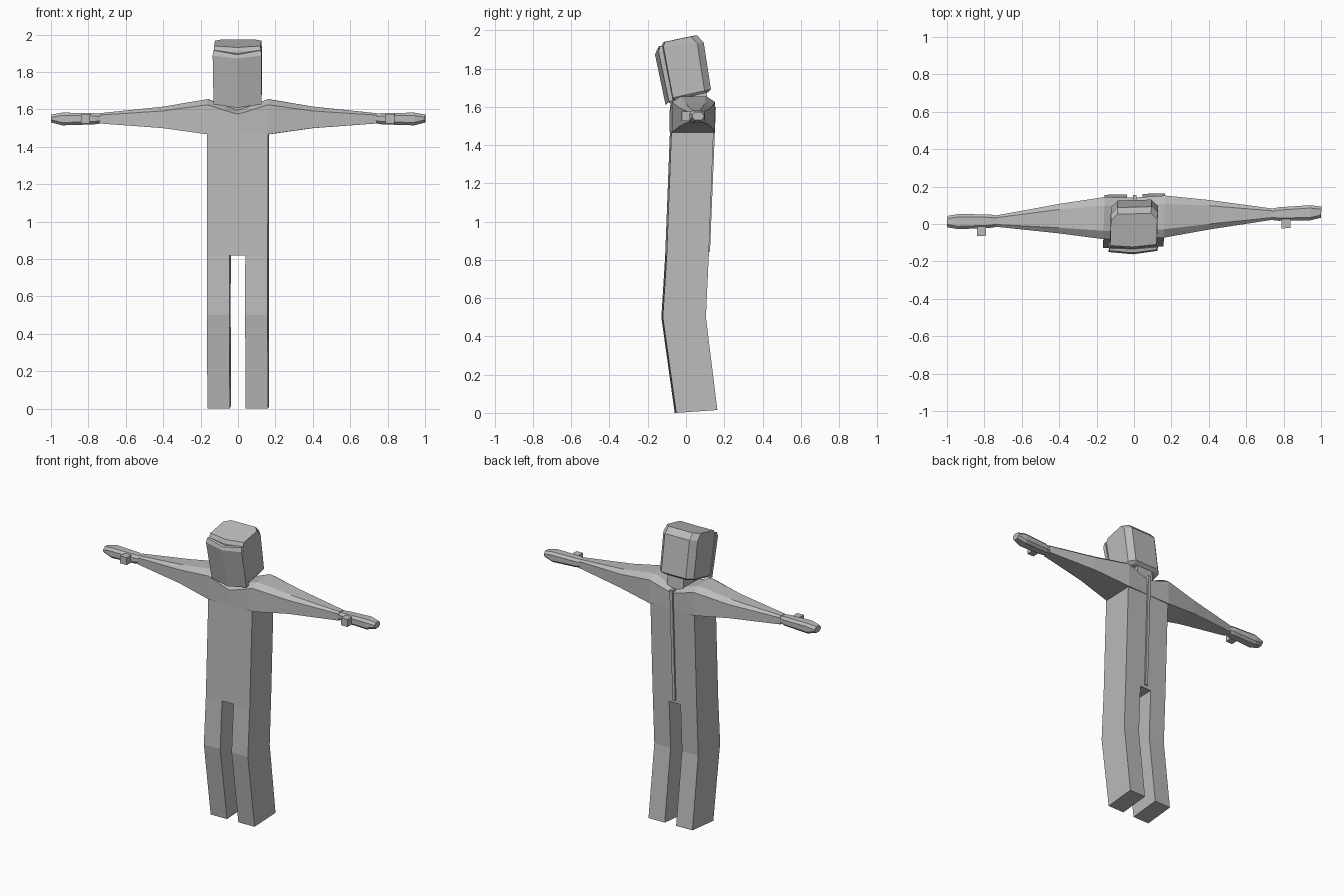
import bpy, bmesh, math
from mathutils import Vector

if "Cube" in bpy.data.objects:
    bpy.data.objects.remove(bpy.data.objects["Cube"])

grey = bpy.data.materials.new("plain grey")
grey.diffuse_color = (0.5, 0.5, 0.5, 1)
grey.use_nodes = True
grey.node_tree.nodes["Principled BSDF"].inputs["Base Color"].default_value = grey.diffuse_color


def loft(name, rings):
    """Skin a list of equal-length point rings and cap both ends."""
    bm = bmesh.new()
    # slight twist of the whole figure
    loops = [[bm.verts.new((x + 0.03 * y, y + 0.025 * x, z)) for x, y, z in r] for r in rings]
    n = len(loops[0])
    for a, b in zip(loops, loops[1:]):
        for i in range(n):
            j = (i + 1) % n
            bm.faces.new((a[i], a[j], b[j], b[i]))
    bm.faces.new(loops[0][::-1])
    bm.faces.new(loops[-1])
    bmesh.ops.recalc_face_normals(bm, faces=bm.faces)
    mesh = bpy.data.meshes.new(name)
    bm.to_mesh(mesh)
    bm.free()
    mesh.materials.append(grey)
    ob = bpy.data.objects.new(name, mesh)
    bpy.context.collection.objects.link(ob)
    return ob


def slab(x0, x1, levels):
    """Rectangular rings from (front y, front z, back y, back z) levels."""
    return [[(x0, f, zf), (x1, f, zf), (x1, b, zb), (x0, b, zb)] for f, zf, b, zb in levels]


# legs and torso share one bent side profile
foot, knee = (-0.055, 0, 0.16, 0.015), (-0.125, 0.5, 0.10, 0.5)
hip, chest = (-0.105, 0.82, 0.115, 0.82), (-0.08, 1.47, 0.14, 1.47)
loft("left_leg", slab(-0.162, -0.042, [foot, knee, hip]))
loft("right_leg", slab(0.042, 0.162, [foot, knee, hip]))
loft("torso", slab(-0.162, 0.162, [hip, chest]))

# shoulders and arms: x, front y, back y, bottom z, edge z, top z, chamfer
half = [(0.07, -0.082, 0.144, 1.47, 1.595, 1.62, 0.045),
        (0.162, -0.077, 0.148, 1.467, 1.625, 1.655, 0.045),
        (0.40, -0.04, 0.118, 1.50, 1.592, 1.615, 0.03),
        (0.74, 0.004, 0.064, 1.525, 1.57, 1.58, 0.012)]
middle = [(0, -0.086, 0.142, 1.47, 1.575, 1.595, 0.045)]


def arm_ring(s):
    x, f, b, lo, e, t, c = s
    return [(x, f, lo), (x, f, e), (x, f + c, t), (x, b - c, t), (x, b, e), (x, b, lo)]


mirrored = [(-s[0], *s[1:]) for s in reversed(half)]
loft("shoulders_and_arms", [arm_ring(s) for s in mirrored + middle + half])

# hands with a forward thumb: x, front y, back y, low z, high z
hand = [(0.72, 0.006, 0.06, 1.528, 1.575), (0.77, -0.002, 0.07, 1.52, 1.58),
        (0.94, -0.004, 0.077, 1.515, 1.583), (1.0, 0.008, 0.068, 1.53, 1.572)]
for s, side in ((-1, "left"), (1, "right")):
    rings = []
    for x, f, b, lo, hi in hand:
        c = 0.015
        rings.append([(s * x, f, lo + c), (s * x, f, hi - c), (s * x, f + c, hi), (s * x, b - c, hi),
                      (s * x, b, hi - c), (s * x, b, lo + c), (s * x, b - c, lo), (s * x, f + c, lo)])
    loft(side + "_hand", rings)
    x0, x1 = sorted((s * 0.79, s * 0.838))
    loft(side + "_thumb", slab(x0, x1, [(-0.043, 1.525, 0.02, 1.525), (-0.043, 1.575, 0.02, 1.575)]))

# neck and spine ridge
loft("neck", slab(-0.06, 0.06, [(-0.03, 1.56, 0.115, 1.56), (-0.035, 1.66, 0.105, 1.69)]))
loft("spine_ridge", slab(-0.01, 0.01, [(0.09, 0.84, 0.125, 0.84), (0.12, 1.6, 0.156, 1.6)]))

# head, leaning forward
tilt = math.radians(11)
base = Vector((0, -0.075, 1.635))


def lean(x, b, h):
    co, si = math.cos(tilt), math.sin(tilt)
    return (x, base.y + b * co - h * si, base.z + b * si + h * co)


def head_ring(w, f, b, hf, hb):
    """Plan outline with a pointed front and clipped back corners."""
    pts = [(-w, f, hf), (0, f - 0.012, hf - 0.006), (w, f, hf),
           (w, b - 0.035, hb), (w * 0.72, b, hb), (-w * 0.72, b, hb), (-w, b - 0.035, hb)]
    return [lean(*p) for p in pts]


loft("head", [head_ring(0.115, 0.012, 0.188, 0.0, 0.003),
              head_ring(0.125, 0.006, 0.21, 0.012, 0.016),
              head_ring(0.126, 0.008, 0.22, 0.285, 0.265),
              head_ring(0.124, 0.022, 0.192, 0.306, 0.308)])

# pointed face plate
rings = []
for h_side, h_mid, w, f in ((-0.004, -0.02, 0.128, -0.018), (0.262, 0.25, 0.131, -0.022),
                            (0.288, 0.268, 0.127, -0.010)):
    rings.append([lean(-w, f, h_side), lean(0, f - 0.018, h_mid), lean(w, f, h_side),
                  lean(w, 0.004, h_side), lean(0, -0.008, h_mid), lean(-w, 0.004, h_side)])
loft("face_plate", rings)
